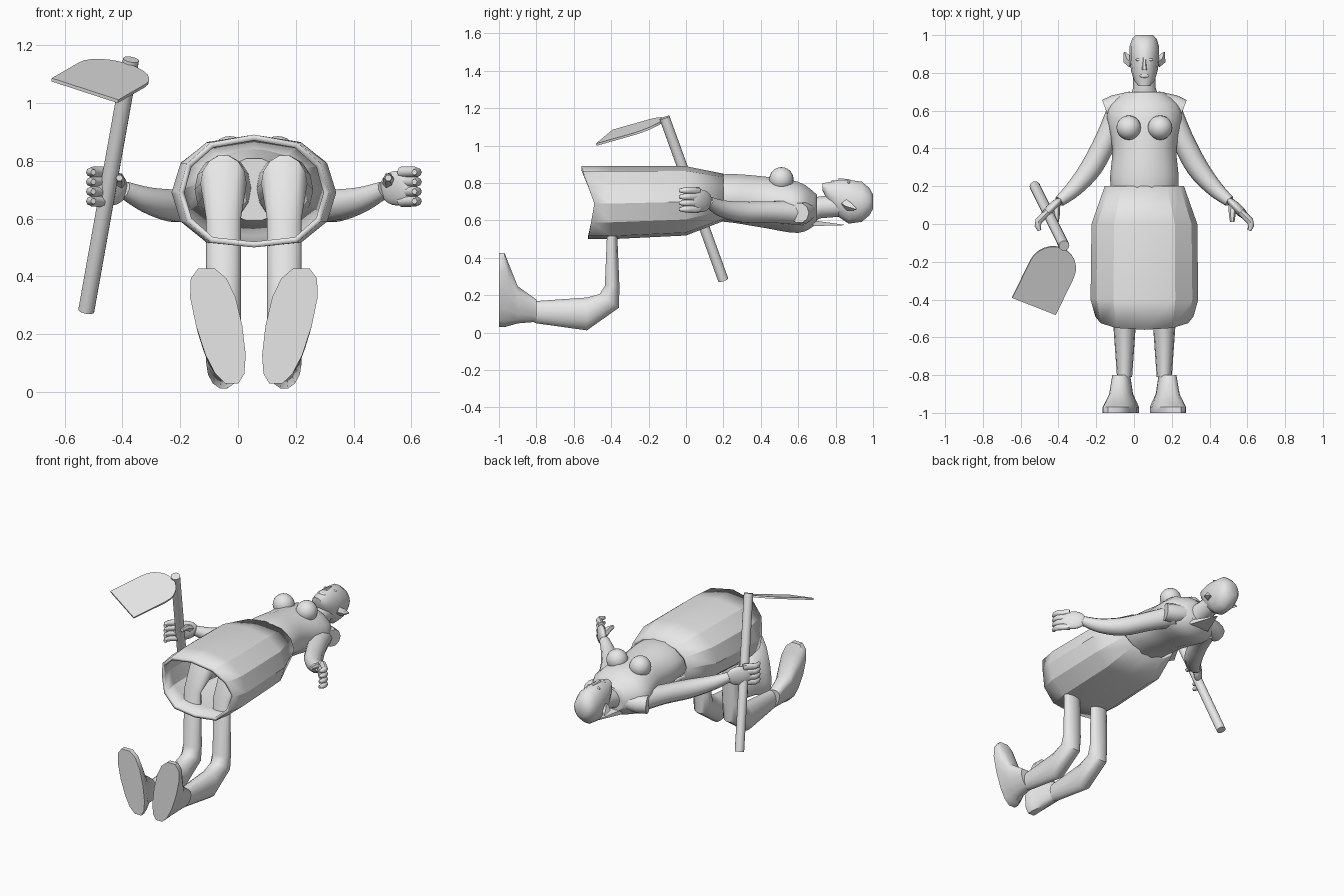
import bpy
import bmesh
from math import sin, cos, pi, radians, copysign
from mathutils import Vector

default_cube = bpy.data.objects.get("Cube")
if default_cube:
    bpy.data.objects.remove(default_cube, do_unlink=True)

GREY = (0.8, 0.8, 0.8, 1)
UP = Vector((0, 0, 1))
CENTRE = 0.055  # body centre line

material = bpy.data.materials.new("light grey")
material.use_nodes = True
material.diffuse_color = GREY
material.node_tree.nodes["Principled BSDF"].inputs["Base Color"].default_value = GREY


def finish(obj, sharp_angle):
    obj.data.materials.append(material)
    bpy.ops.object.select_all(action="DESELECT")
    obj.select_set(True)
    bpy.context.view_layer.objects.active = obj
    bpy.ops.object.shade_smooth_by_angle(angle=radians(sharp_angle))
    return obj


def angles(count):
    return [2 * pi * k / count for k in range(count)]


def soften(value, power):
    """Push a sine or cosine outward for a boxier oval."""
    return copysign(abs(value) ** power, value)


def smooth(stations, steps=4):
    """Pass a smooth curve through stations of any number of values."""
    points = [Vector(s) for s in stations]
    points = [points[0]] + points + [points[-1]]
    result = []
    for a, b, c, d in zip(points, points[1:], points[2:], points[3:]):
        for k in range(steps):
            t = k / steps
            start, end = (c - a) / 2, (d - b) / 2
            ease = t * t * (3 - 2 * t)
            result.append(b.lerp(c, ease) + start * t * (1 - t) ** 2 - end * t * t * (1 - t))
    return result + [points[-1]]


def skin(name, rings, caps=True, sharp_angle=45):
    """Join matching rings of points into one surface."""
    bm = bmesh.new()
    loops = [[bm.verts.new(p) for p in points] for points in rings]
    for low, high in zip(loops, loops[1:]):
        for j in range(len(low)):
            bm.faces.new((low[j - 1], low[j], high[j], high[j - 1]))
    if caps:
        bm.faces.new(loops[0])
        bm.faces.new(loops[-1])
    bmesh.ops.recalc_face_normals(bm, faces=bm.faces)
    mesh = bpy.data.meshes.new(name)
    bm.to_mesh(mesh)
    bm.free()
    obj = bpy.data.objects.new(name, mesh)
    bpy.context.collection.objects.link(obj)
    return finish(obj, sharp_angle)


def ellipse(x, y, z, width, depth, tilt=90, count=14):
    """Ring across x whose second axis is tilted in the yz plane."""
    second = Vector((0, cos(radians(tilt)), sin(radians(tilt))))
    return [Vector((x + width * cos(a), y, z)) + second * depth * sin(a) for a in angles(count)]


def tube(name, stations, count=10):
    """Round limb through stations of x, y, z and radius."""
    centres = [Vector(s[:3]) for s in stations]
    rings = []
    for i, station in enumerate(stations):
        ahead = centres[min(i + 1, len(centres) - 1)]
        behind = centres[max(i - 1, 0)]
        along = (ahead - behind).normalized()
        side = along.cross(UP).normalized()
        upper = along.cross(side)
        rings.append([centres[i] + (side * cos(a) + upper * sin(a)) * station[3]
                      for a in angles(count)])
    return skin(name, rings)


def ball(name, location, scale, turn=0):
    bpy.ops.mesh.primitive_uv_sphere_add(segments=20, ring_count=12, location=location)
    obj = bpy.context.object
    obj.name = name
    obj.scale = scale
    obj.rotation_euler.z = turn
    return finish(obj, 45)


# Torso from hips to collar: y, z, half width, half depth
torso = smooth([(0, 0.7, 0.12, 0.11), (0.2, 0.72, 0.18, 0.13), (0.4, 0.7, 0.17, 0.14),
                (0.6, 0.67, 0.2, 0.14), (0.7, 0.66, 0.1, 0.08)])
skin("torso", [ellipse(CENTRE, *station) for station in torso])

# Neck, head and face
neck = [(0.66, 0.65, 0.08, 0.07), (0.72, 0.67, 0.06, 0.06), (0.84, 0.68, 0.06, 0.06)]
skin("neck", [ellipse(CENTRE, *station) for station in neck])
head = [(0.73, 0.78, 0.03, 0.02), (0.76, 0.75, 0.055, 0.055), (0.81, 0.72, 0.07, 0.1),
        (0.87, 0.7, 0.078, 0.12), (0.94, 0.7, 0.078, 0.11), (0.98, 0.7, 0.065, 0.075),
        (1, 0.7, 0.045, 0.04)]
skin("head", [ellipse(CENTRE, *station) for station in head])
ball("lips", (CENTRE, 0.785, 0.805), (0.025, 0.012, 0.01))
tube("nose", [(CENTRE, 0.815, 0.813, 0.016), (CENTRE, 0.88, 0.81, 0.01)], count=6)
# Pointed flap behind the neck
skin("collar_flap", [[(CENTRE - 0.07, 0.68, z), (CENTRE + 0.07, 0.68, z), (CENTRE, 0.86, 0.575)]
                     for z in (0.57, 0.6)])


# Skirt: faceted open tube with a flattened underside and a dipping hem
def skirt_ring(y, z, width, depth, dip):
    points = []
    for a in angles(12):
        across, height = soften(cos(a), 0.8), max(sin(a), -0.95)
        points.append((CENTRE + across * width, y - dip * max(height, -height / 2),
                       z + height * depth))
    return points


skirt_stations = [(0.2, 0.72, 0.21, 0.13, 0), (0, 0.7, 0.28, 0.19, 0),
                  (-0.4, 0.69, 0.285, 0.2, 0), (-0.49, 0.69, 0.26, 0.2, 0.07)]
skirt = skin("skirt", [skirt_ring(*s) for s in skirt_stations], caps=False, sharp_angle=25)
cloth = skirt.modifiers.new("cloth", "SOLIDIFY")
cloth.thickness = 0.02
cloth.offset = -1


# Foot: slanted boxy oval that grows from the ankle to the full sole
def foot_ring(side, y, growth):
    points = []
    for a in angles(14):
        height = soften(sin(a), 0.85)
        lean = 0.12 + 0.045 * height * growth
        width = (0.08 + 0.01 * height) * growth ** 0.5
        bottom = 0.07 - 0.045 * growth
        points.append((CENTRE + side * (lean + width * soften(cos(a), 0.75)), y,
                       bottom + 0.203 * growth * (1 + height)))
    return points


# Thigh, long drop to the knee and shin: y, z, half width, half depth, tilt
leg = [(0.1, 0.7, 0.1, 0.12, 90), (-0.3, 0.72, 0.08, 0.1, 90), (-0.395, 0.6, 0.06, 0.025, 180),
       (-0.395, 0.25, 0.06, 0.04, 180), (-0.41, 0.17, 0.06, 0.065, 145),
       (-0.53, 0.1, 0.06, 0.09, 90), (-0.81, 0.11, 0.04, 0.06, 90)]
# Limb paths give the distance from the centre line, y, z and radius
arm = smooth([(0.12, 0.62, 0.64, 0.07), (0.2, 0.45, 0.645, 0.06),
              (0.28, 0.3, 0.645, 0.058), (0.37, 0.19, 0.665, 0.045), (0.45, 0.12, 0.7, 0.03)])
sleeve = [(0.06, 0.66, 0.65, 0.045), (0.15, 0.625, 0.64, 0.06), (0.205, 0.605, 0.64, 0.055)]
thumb = [(0.47, 0.1, 0.72, 0.025), (0.465, 0.05, 0.74, 0.018), (0.465, 0.01, 0.74, 0.012)]
ear = [(0.065, 0.85, 0.69, 0.025), (0.09, 0.87, 0.675, 0.025), (0.105, 0.91, 0.66, 0.005)]

for side, label in ((1, "left"), (-1, "right")):
    def mirrored(path):
        return [(CENTRE + side * x, y, z, radius) for x, y, z, radius in path]

    skin(label + "_leg", [ellipse(CENTRE + side * 0.105, *s) for s in leg])
    skin(label + "_foot", [foot_ring(side, y, growth) for y, growth in
                           ((-0.8, 0.3), (-0.9, 0.5), (-0.95, 0.85), (-0.97, 1), (-1, 1))])
    tube(label + "_arm", mirrored(arm))
    tube(label + "_sleeve", mirrored(sleeve))
    tube(label + "_thumb", mirrored(thumb), count=6)
    tube(label + "_ear", mirrored(ear), count=4)
    ball(label + "_palm", (CENTRE + side * 0.495, 0.08, 0.705), (0.026, 0.08, 0.06),
         turn=side * pi / 4)
    for k in range(4):
        z = 0.66 + k / 30
        finger = [(0.51, 0.065, z, 0.02), (0.56, 0.015, z, 0.019), (0.565, -0.01, z, 0.016),
                  (0.555, -0.035, z, 0.01)]
        tube(f"{label}_finger_{k + 1}", mirrored(finger), count=8)
    ball(label + "_breast", (CENTRE + side * 0.083, 0.51, 0.82), (0.065, 0.065, 0.065))
    ball(label + "_eye", (CENTRE + side * 0.03, 0.87, 0.802), (0.016, 0.008, 0.008))

# Hoe: straight pole and a blade with a rounded heel
tube("hoe_pole", [(-0.525, 0.2, 0.28, 0.028), (-0.37, -0.115, 1.15, 0.028)], count=16)
corner = Vector((-0.645, -0.39, 1.08))
across = Vector((0.23, -0.09, -0.075))
along = Vector((0.095, 0.195, 0.055))
heel = [(0.5 + cos(a) / 2, 1 + 0.58 * sin(a)) for a in (pi * k / 12 for k in range(13))]
thickness = across.cross(along).normalized() * 0.006
skin("hoe_blade", [[corner + across * u + along * v + offset for u, v in [(0, 0), (1, 0)] + heel]
                   for offset in (-thickness, thickness)], sharp_angle=30)
